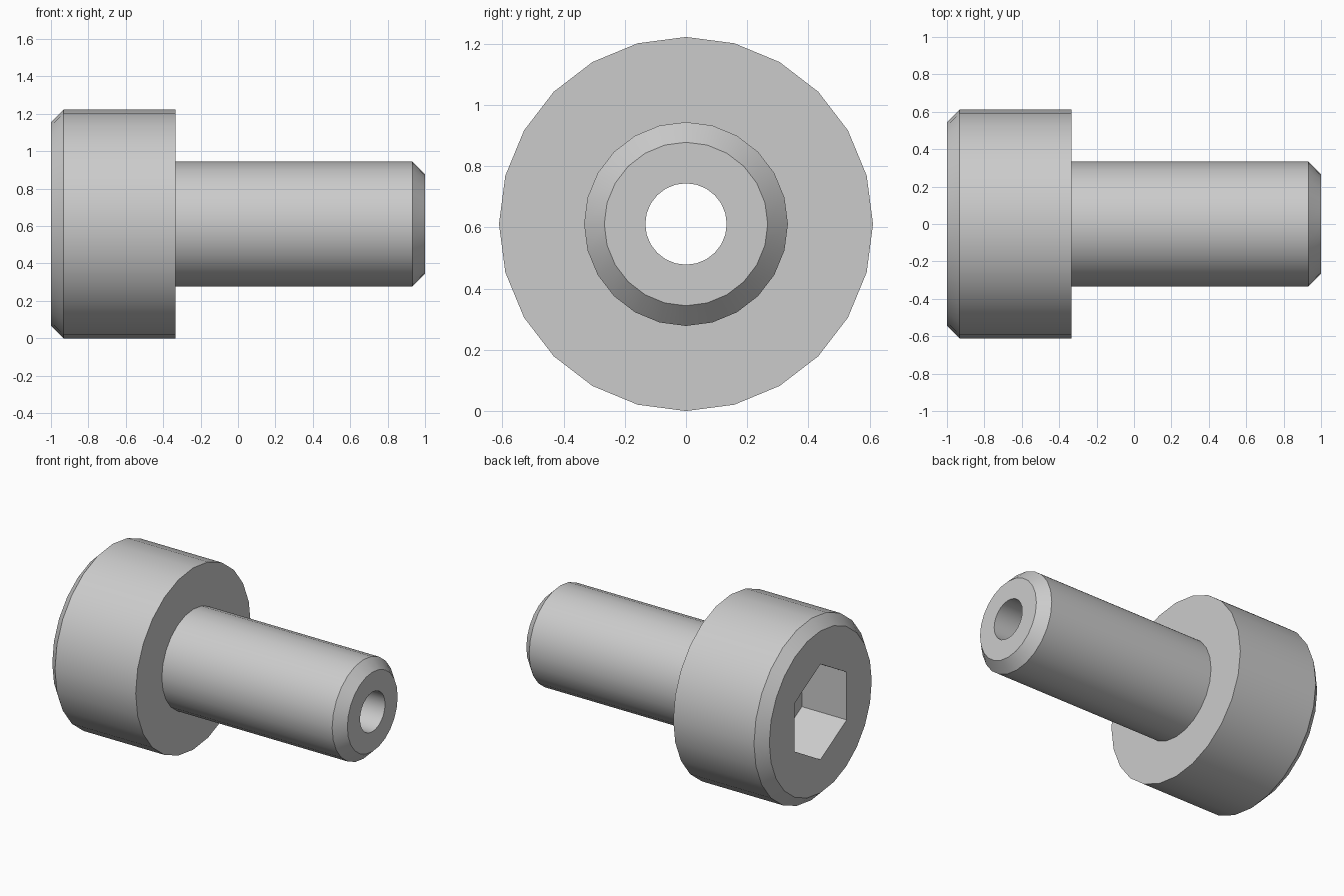
import bpy, bmesh
from math import sin, cos, pi, radians

if "Cube" in bpy.data.objects:
    bpy.data.objects.remove(bpy.data.objects["Cube"])

SIDES = 24
AXIS_Z = 0.611

# Closed profile along x: (x, radius, sides)
PROFILE = [
    (-1.000, 0.544, SIDES),   # head face, chamfered rim
    (-0.933, 0.611, SIDES),
    (-0.333, 0.611, SIDES),   # underside of head
    (-0.333, 0.333, SIDES),   # shank
    (0.933, 0.333, SIDES),
    (1.000, 0.267, SIDES),    # chamfered tip
    (1.000, 0.133, SIDES),    # bore
    (-0.667, 0.133, SIDES),
    (-0.667, 0.321, 6),       # hex socket floor
    (-1.000, 0.321, 6),       # hex socket mouth
]


def ring(bm, x, r, n):
    return [bm.verts.new((x, r * sin(2 * pi * i / n), AXIS_Z + r * cos(2 * pi * i / n)))
            for i in range(n)]


def join(bm, a, b):
    """Skin two rings, which may have different side counts."""
    steps = max(len(a), len(b))

    def pick(loop, i):
        n = len(loop)
        return loop[((i * n + steps // 2) // steps if n < steps else i) % n]

    for i in range(steps):
        quad = [pick(a, i), pick(a, i + 1), pick(b, i + 1), pick(b, i)]
        corners = list(dict.fromkeys(quad))
        if len(corners) > 2:
            bm.faces.new(corners)


# Socket screw: one closed skin through all rings
bm = bmesh.new()
rings = [ring(bm, *p) for p in PROFILE]
for a, b in zip(rings, rings[1:] + rings[:1]):
    join(bm, a, b)
bmesh.ops.recalc_face_normals(bm, faces=bm.faces)

mesh = bpy.data.meshes.new("socket_screw")
bm.to_mesh(mesh)
bm.free()
screw = bpy.data.objects.new("socket_screw", mesh)
bpy.context.collection.objects.link(screw)

# Smooth round walls, sharp chamfers and socket
bpy.context.view_layer.objects.active = screw
screw.select_set(True)
bpy.ops.object.shade_smooth_by_angle(angle=radians(30))
